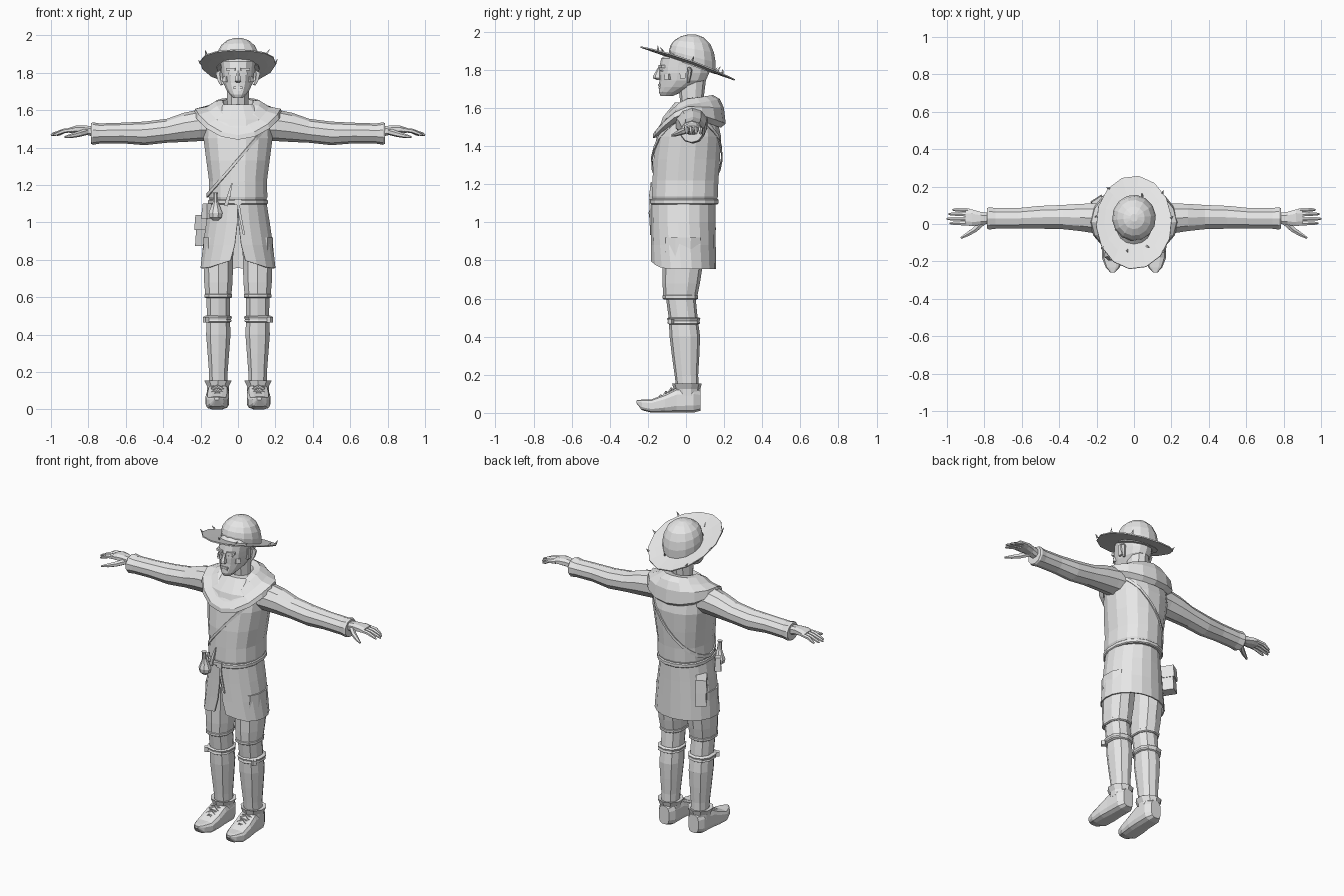
import bpy, math
from math import sin, cos, pi
from mathutils import Vector as V

grey = bpy.data.materials.new("plain_grey")
grey.diffuse_color = (0.8, 0.8, 0.8, 1)


def mesh(name, pts, faces, mirror=False, thick=0):
    me = bpy.data.meshes.new(name)
    me.from_pydata([tuple(p) for p in pts], [], faces)
    me.materials.append(grey)
    ob = bpy.data.objects.new(name, me)
    bpy.context.collection.objects.link(ob)
    if mirror:
        ob.modifiers.new("mirror", 'MIRROR').use_mirror_merge = False
    if thick:
        s = ob.modifiers.new("thickness", 'SOLIDIFY')
        s.thickness, s.offset = thick, 0
    bpy.context.view_layer.objects.active = ob
    bpy.ops.object.mode_set(mode='EDIT')
    bpy.ops.mesh.select_all(action='SELECT')
    bpy.ops.mesh.normals_make_consistent(inside=False)
    bpy.ops.object.mode_set(mode='OBJECT')
    return ob


def bridge(name, rings, cap=True, closed=True, loop=False, **kw):
    """Skin a list of equal point rings."""
    n, m = len(rings[0]), len(rings)
    faces = []
    for r in range(m if loop else m - 1):
        for i in range(n if closed else n - 1):
            j, s = (i + 1) % n, (r + 1) % m
            faces.append((r * n + i, r * n + j, s * n + j, s * n + i))
    if cap:
        faces += [tuple(range(n)), tuple(range((m - 1) * n, m * n))]
    return mesh(name, [p for r in rings for p in r], faces, **kw)


def oval(c, u, v, n=12, power=1.0):
    """Ring of points; a power below 1 makes it boxier."""
    f = lambda t: math.copysign(abs(t) ** power, t) if abs(t) > 1e-6 else 0
    out = []
    for i in range(n):
        a = 2 * pi * (i + .5) / n
        out.append(V(c) + V(u) * f(cos(a)) + V(v) * f(sin(a)))
    return out


def upright(name, rows, n=12, power=1.0, x=0, **kw):
    """Rows of z, centre y, half width, half depth."""
    return bridge(name, [oval((x, cy, z), (rx, 0, 0), (0, ry, 0), n, power)
                         for z, cy, rx, ry in rows], **kw)


def tube(name, pts, radii, n=6, flat=1.0, **kw):
    pts, rings = [V(p) for p in pts], []
    for i, p in enumerate(pts):
        d = (pts[min(i + 1, len(pts) - 1)] - pts[max(i - 1, 0)]).normalized()
        u = d.cross(V((0, 0, 1)) if abs(d.z) < .9 else V((0, 1, 0))).normalized()
        rings.append(oval(p, u * radii[i], d.cross(u) * radii[i] * flat, n))
    return bridge(name, rings, **kw)


def box(name, c, half, turn=0, taper=1.0, **kw):
    cs, sn = cos(turn), sin(turn)
    rings = []
    for sz in (-1, 1):
        t = taper if sz > 0 else 1
        rings.append([V((c[0] + cs * a * half[0] * t - sn * b * half[1] * t,
                         c[1] + sn * a * half[0] * t + cs * b * half[1] * t, c[2] + sz * half[2]))
                      for a, b in ((-1, -1), (1, -1), (1, 1), (-1, 1))])
    return bridge(name, rings, **kw)


# Tunic body
TORSO = [(1.105, -.008, .146, .168), (1.135, -.006, .16, .176), (1.22, -.003, .157, .176),
         (1.33, .004, .172, .177), (1.45, .015, .188, .172), (1.55, .02, .186, .145),
         (1.63, .03, .11, .09)]
upright("tunic", TORSO, 16, .9)

# Skirt of the tunic, slit at the front
rings = []
for z, rx, ry, gap in ((1.11, .15, .165, .005), (1.0, .168, .165, .015),
                       (.88, .184, .166, .09), (.755, .197, .168, .2)):
    ring = []
    for i in range(19):
        a = -pi / 2 + gap + (2 * pi - 2 * gap) * i / 18
        lift = .045 * max(0, -sin(a)) ** 5 if z < .8 else 0
        ring.append(V((rx * cos(a), -.014 + ry * sin(a), z + lift)))
    rings.append(ring)
bridge("tunic_skirt", rings, cap=False, closed=False, thick=.008)

# Belt with hanging tail and buckle
upright("belt", [(1.095, -.008, .156, .176), (1.1, -.008, .162, .182),
                 (1.118, -.008, .162, .182), (1.123, -.008, .156, .176)], 16, .9)
tube("belt_tail", [(0, -.187, 1.11), (.012, -.188, 1.03), (.032, -.186, .935)], [.01, .01, .008], 4, .5)
box("belt_buckle", (0, -.187, 1.108), (.018, .006, .016))

# Cowl round the shoulders, dipping at the front and hanging at the back
rings = []
for rx, ryf, ryb, side, front, back in (
        (.075, .06, .07, 1.60, 1.54, 1.60), (.085, .10, .09, 1.65, 1.545, 1.655),
        (.12, .13, .13, 1.645, 1.53, 1.665), (.165, .15, .165, 1.615, 1.50, 1.645),
        (.225, .178, .185, 1.605, 1.465, 1.60), (.232, .182, .195, 1.58, 1.445, 1.52),
        (.20, .165, .17, 1.55, 1.45, 1.50)):
    ring = []
    for i in range(16):
        a = 2 * pi * i / 16
        s = sin(a)
        z = side + ((back if s > 0 else front) - side) * abs(s) ** (1.3 if s > 0 else 1.6)
        ring.append(V((rx * cos(a), .01 + (ryb if s > 0 else ryf) * s, z)))
    rings.append(ring)
bridge("cowl", rings, cap=False, thick=.008)

# Strap from the shoulder to the opposite hip
rings = []
for i in range(24):
    a, z = 2 * pi * i / 24, 1.33
    for _ in range(8):
        k = next((j for j in range(len(TORSO) - 2) if z < TORSO[j + 1][0]), len(TORSO) - 3)
        lo, hi = TORSO[k], TORSO[k + 1]
        t = min(1, max(0, (z - lo[0]) / (hi[0] - lo[0])))
        cy, rx, ry = (lo[j] + (hi[j] - lo[j]) * t for j in (1, 2, 3))
        z = 1.335 + 1.2 * rx * cos(a)
    x, y = (rx + .006) * cos(a), cy + (ry + .007) * sin(a)
    rings.append([V((x, y, z - .011)), V((x, y, z + .011))])
bridge("shoulder_strap", rings, cap=False, closed=False, loop=True, thick=.007)

# Satchel on the hip
box("satchel", (-.168, .085, .95), (.062, .033, .075), -1.0 + pi, .85)
box("satchel_flap", (-.172, .088, 1.0), (.06, .035, .04), -1.0 + pi, .9)
box("satchel_clasp", (-.203, .107, .965), (.01, .006, .015), -1.0 + pi)

# Gourd flask and knife on the belt
upright("flask", [(1.01, -.165, .015, .012), (1.025, -.165, .034, .03), (1.05, -.165, .04, .034),
                  (1.08, -.165, .028, .025), (1.11, -.17, .014, .014), (1.15, -.175, .012, .012),
                  (1.16, -.175, .016, .015)], 8, x=-.12)
tube("knife_grip", [(-.065, -.178, 1.09), (-.05, -.185, 1.14), (-.032, -.182, 1.21)], [.014, .012, .004], 4)
box("belt_pouch", (-.165, -.09, 1.06), (.02, .03, .04), .6, .7)

# Sleeves
ARM = [(.12, .03, 1.52, .09, .08), (.2, .03, 1.52, .085, .085), (.29, .035, 1.508, .076, .078),
       (.38, .037, 1.49, .068, .064), (.5, .036, 1.476, .064, .063), (.62, .03, 1.478, .058, .055),
       (.74, .03, 1.475, .058, .054), (.775, .03, 1.475, .063, .06), (.785, .03, 1.475, .058, .055)]
bridge("sleeve", [oval((x, y, z), (0, ry, 0), (0, 0, rz), 10) for x, y, z, ry, rz in ARM], mirror=True)

# Hands
PALM = [(.77, .03, 1.485, .03, .03), (.82, .03, 1.495, .037, .025),
        (.865, .033, 1.498, .047, .021), (.9, .036, 1.493, .046, .015)]
bridge("palm", [oval((x, y, z), (0, ry, 0), (0, 0, rz), 8, .8) for x, y, z, ry, rz in PALM], mirror=True)
for i, (y, tip) in enumerate(((.073, .97), (.05, .99), (.025, 1.0), (.001, .985))):
    tube("finger_%d" % i, [(.88, y, 1.495), (.93, y + .003, 1.489), (tip - .015, y + .003, 1.473),
                           (tip, y + .003, 1.466)], [.012, .012, .009, .005], 6, mirror=True)
tube("thumb", [(.81, .008, 1.485), (.85, -.03, 1.473), (.89, -.055, 1.463), (.925, -.075, 1.456)],
     [.018, .016, .012, .006], 6, mirror=True)

# Breeches, hose, garters and boots
upright("breeches", [(.92, -.015, .085, .11), (.77, -.018, .082, .105), (.68, -.025, .079, .098),
                     (.615, -.03, .073, .09), (.595, -.03, .07, .085)], 10, .85, x=.105, mirror=True)
upright("hose", [(.61, -.028, .066, .078), (.5, -.015, .064, .076), (.4, -.006, .068, .08),
                 (.3, -.002, .06, .072), (.2, .002, .052, .062), (.12, .008, .05, .058)],
        10, .85, x=.105, mirror=True)
upright("breeches_cuff", [(.595, -.03, .07, .086), (.6, -.03, .077, .093), (.615, -.03, .077, .094),
                          (.62, -.03, .07, .086)], 10, .85, x=.105, mirror=True)
upright("garter", [(.465, -.012, .066, .078), (.47, -.012, .077, .086), (.482, -.012, .074, .083),
                   (.495, -.012, .08, .088), (.502, -.012, .066, .078)], 10, .85, x=.108, mirror=True)
box("garter_knot", (.165, -.075, .48), (.018, .012, .014), -.6, mirror=True)
FOOT = [(.075, .105, .068, .036, .058), (.04, .105, .069, .058, .069), (-.05, .107, .066, .06, .066),
        (-.11, .11, .05, .064, .05), (-.18, .113, .036, .06, .036), (-.232, .114, .042, .038, .028),
        (-.26, .114, .058, .012, .008)]
bridge("boot", [oval((x, y, z), (rx, 0, 0), (0, 0, rz), 12, .6) for y, x, z, rx, rz in FOOT], mirror=True)
upright("boot_collar", [(.09, .005, .06, .066), (.125, .005, .062, .07), (.155, .005, .078, .078),
                        (.15, .005, .05, .056)], 10, x=.107, mirror=True)
for i in range(3):
    y, z = -.065 - .028 * i, .128 - .018 * i
    for s in (-1, 1):
        tube("lace", [(.11 - s * .032, y, z - .012), (.11, y - .012, z),
                      (.11 + s * .032, y - .024, z - .02)], [.006] * 3, 4, mirror=True)

# Neck and head
upright("neck", [(1.57, .035, .075, .07), (1.63, .03, .06, .06), (1.75, .03, .062, .075)], 10)
upright("head", [(1.664, -.1, .026, .034), (1.685, -.083, .046, .06), (1.71, -.05, .064, .092),
                 (1.745, -.018, .08, .122), (1.785, -.01, .088, .132), (1.815, -.008, .09, .132),
                 (1.86, .0, .094, .13), (1.9, .02, .08, .1)], 14, .9)
upright("nose", [(1.748, -.142, .012, .012), (1.757, -.15, .02, .023), (1.77, -.15, .016, .022),
                 (1.812, -.136, .009, .012)], 6)
for z, w in ((1.722, .026), (1.708, .022)):
    box("lip", (0, -.136 + (1.722 - z) * .2, z), (w, .011, .005), 0, .9)
box("brow", (.037, -.127, 1.818), (.026, .01, .007), .3, mirror=True)
box("eye", (.036, -.127, 1.796), (.014, .006, .005), .3, mirror=True)
box("cheekbone", (.058, -.09, 1.765), (.016, .022, .014), .9, .8, mirror=True)
tube("ear", [(.086, .012, 1.735), (.095, .016, 1.765), (.1, .02, 1.8), (.094, .016, 1.812)],
     [.01, .017, .022, .01], 6, .6, mirror=True)
box("sideburn", (.086, -.018, 1.79), (.007, .014, .035), 0, 1.2, mirror=True)

# Hat: tilted brim and domed crown
rings = []
for rx, ry, cy in ((.11, .118, .03), (.16, .19, .018), (.203, .25, .008)):
    rings.append([V((rx * cos(a), cy + ry * sin(a),
                     1.837 - .35 * (cy + ry * sin(a)) + .02 * (rx * cos(a) / .2) ** 2))
                  for a in (2 * pi * i / 14 + .1 for i in range(14))])
bridge("hat_brim", rings, cap=False, thick=.007)
rings = []
for s, h in ((1, -.005), (1.02, .045), (.95, .085), (.79, .12), (.5, .148), (.17, .16)):
    rings.append([V((.115 * s * cos(a), .033 + .121 * s * sin(a),
                     1.826 + h - .35 * .121 * s * sin(a) * (1 - h / .17)))
                  for a in (2 * pi * i / 14 + .1 for i in range(14))])
bridge("hat_crown", rings)

# Frayed straw ends on the hat
for a, r in ((.1, 1), (.7, 1), (2.3, 1), (3.0, 1), (3.7, 1), (5.6, 1), (4.4, .62), (1.2, .62), (5.3, .62)):
    x, y = .2 * r * cos(a), .008 + .245 * r * sin(a)
    z = 1.842 - .35 * y + .02 * (x / .2) ** 2
    tube("straw_end", [(x, y, z), (x + .015 * cos(a + .6), y + .015 * sin(a + .6), z + .022)],
         [.007, .001], 4)
